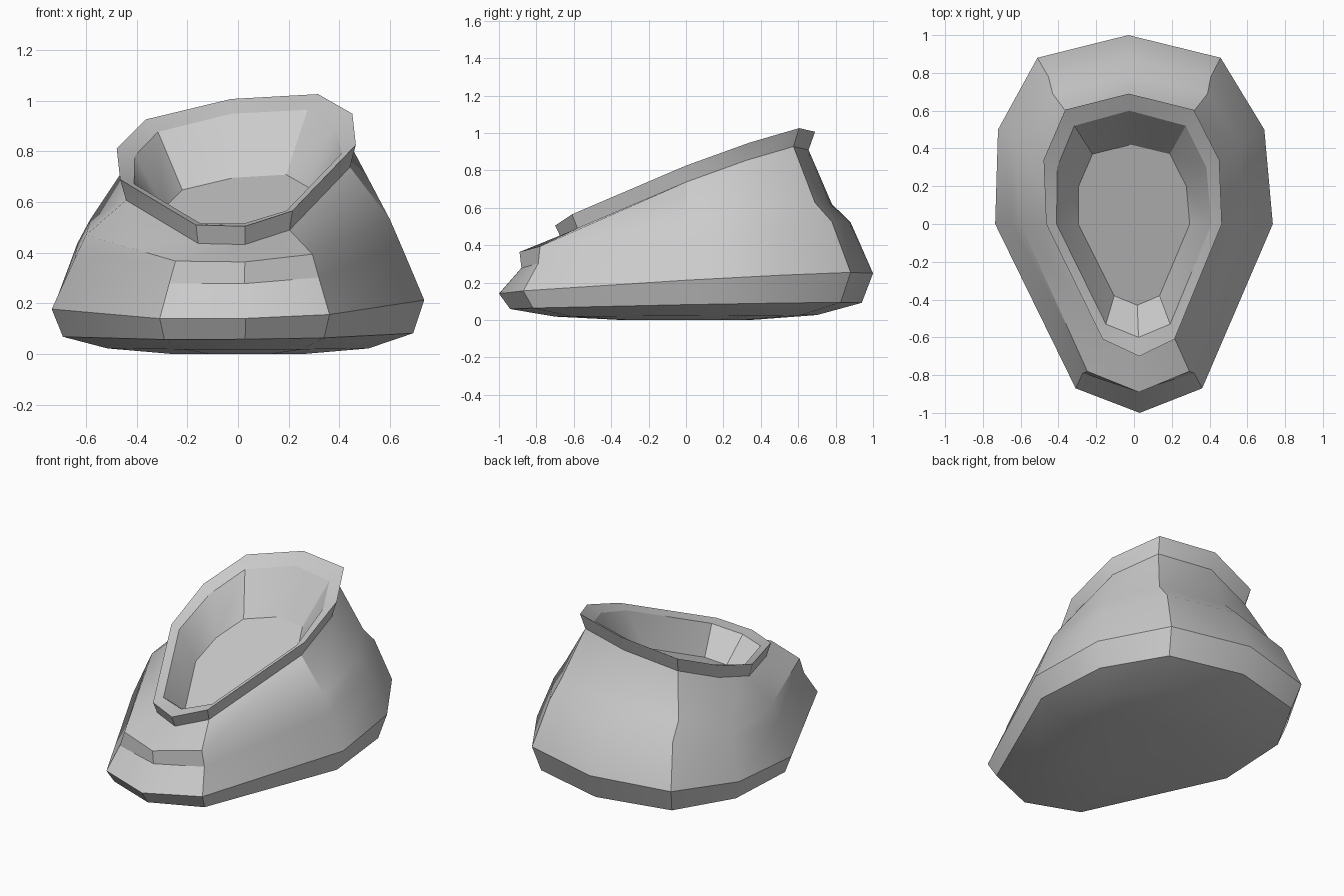
import bpy
import bmesh
import math

default_cube = bpy.data.objects.get("Cube")
if default_cube:
    bpy.data.objects.remove(default_cube, do_unlink=True)


def make_material(name, colour):
    material = bpy.data.materials.new(name)
    material.use_nodes = True
    material.diffuse_color = colour
    material.node_tree.nodes["Principled BSDF"].inputs["Base Color"].default_value = colour
    return material


grey = make_material("plain grey", (0.6, 0.6, 0.6, 1))


def ring(half, base, rise, tilt, lean=0.03, scale=1.0):
    """Mirror a toe-to-heel half outline and lay it on a sloping plane."""
    right = [(width, y) for width, y in half]
    left = [(-width, y) for width, y in reversed(half[1:-1])]
    points = []
    for width, y in right + left:
        x, y = (width - lean * y) * scale, y * scale
        points.append((x, y, base + rise * y + tilt * x))
    return points


def loft(name, rings, close_start=False, close_end=False):
    """Skin a stack of rings, running outward-facing from first to last."""
    bm = bmesh.new()
    loops = [[bm.verts.new(point) for point in points] for points in rings]
    for lower, upper in zip(loops, loops[1:]):
        count = len(lower)
        for i in range(count):
            j = (i + 1) % count
            bm.faces.new((lower[i], lower[j], upper[j], upper[i]))
    if close_start:
        bm.faces.new(loops[0][::-1])
    if close_end:
        bm.faces.new(loops[-1])
    mesh = bpy.data.meshes.new(name)
    bm.to_mesh(mesh)
    bm.free()
    mesh.materials.append(grey)
    part = bpy.data.objects.new(name, mesh)
    bpy.context.collection.objects.link(part)
    bpy.ops.object.select_all(action="DESELECT")
    part.select_set(True)
    bpy.context.view_layer.objects.active = part
    bpy.ops.object.shade_smooth_by_angle(angle=math.radians(30))
    return part


# Half outlines as (half width, y), from toe to heel
sole_outline = [(0, -1), (0.335, -0.87), (0.735, 0), (0.705, 0.5), (0.485, 0.88), (0, 1)]
welt_outline = [(0, -0.88), (0.295, -0.79), (0.645, 0), (0.62, 0.45), (0.43, 0.78), (0, 0.88)]
upper_outline = [(0, -0.89), (0.27, -0.78), (0.6, 0), (0.57, 0.4), (0.41, 0.69), (0, 0.78)]
collar_outline = [(0, -0.7), (0.19, -0.61), (0.465, 0), (0.465, 0.34), (0.34, 0.605), (0, 0.69)]
lip_outline = [(0, -0.6), (0.17, -0.53), (0.41, 0), (0.395, 0.3), (0.295, 0.52), (0, 0.6)]
floor_outline = [(0, -0.43), (0.12, -0.38), (0.295, 0), (0.285, 0.2), (0.205, 0.37), (0, 0.42)]

# Rings shared by neighbouring parts
sole_edge = ring(sole_outline, 0.195, 0.055, 0.024)
collar_plane = {"rise": 0.367, "tilt": 0.147, "lean": 0.04}
collar_base = ring(collar_outline, 0.672, scale=0.95, **collar_plane)
lip = ring(lip_outline, 0.732, **collar_plane)

# Sole with a shallow domed underside
loft("sole", [
    ring(sole_outline, 0, 0, 0, scale=0.35),
    ring(sole_outline, 0.022, 0.006, 0, scale=0.7),
    ring(sole_outline, 0.075, 0.018, 0.01, scale=0.94),
    sole_edge,
], close_start=True)

# Upper with a stepped toe cap
loft("upper", [
    sole_edge,
    ring(welt_outline, 0.4, 0.14, 0.04),
    ring(upper_outline, 0.5, 0.155, 0.05),
    collar_base,
])

# Slanted collar and its narrow lip
loft("collar", [
    collar_base,
    ring(collar_outline, 0.757, **collar_plane),
    lip,
])

# Hollow inside with a sloping floor
loft("lining", [
    lip,
    ring(floor_outline, 0.544, **collar_plane),
], close_end=True)
